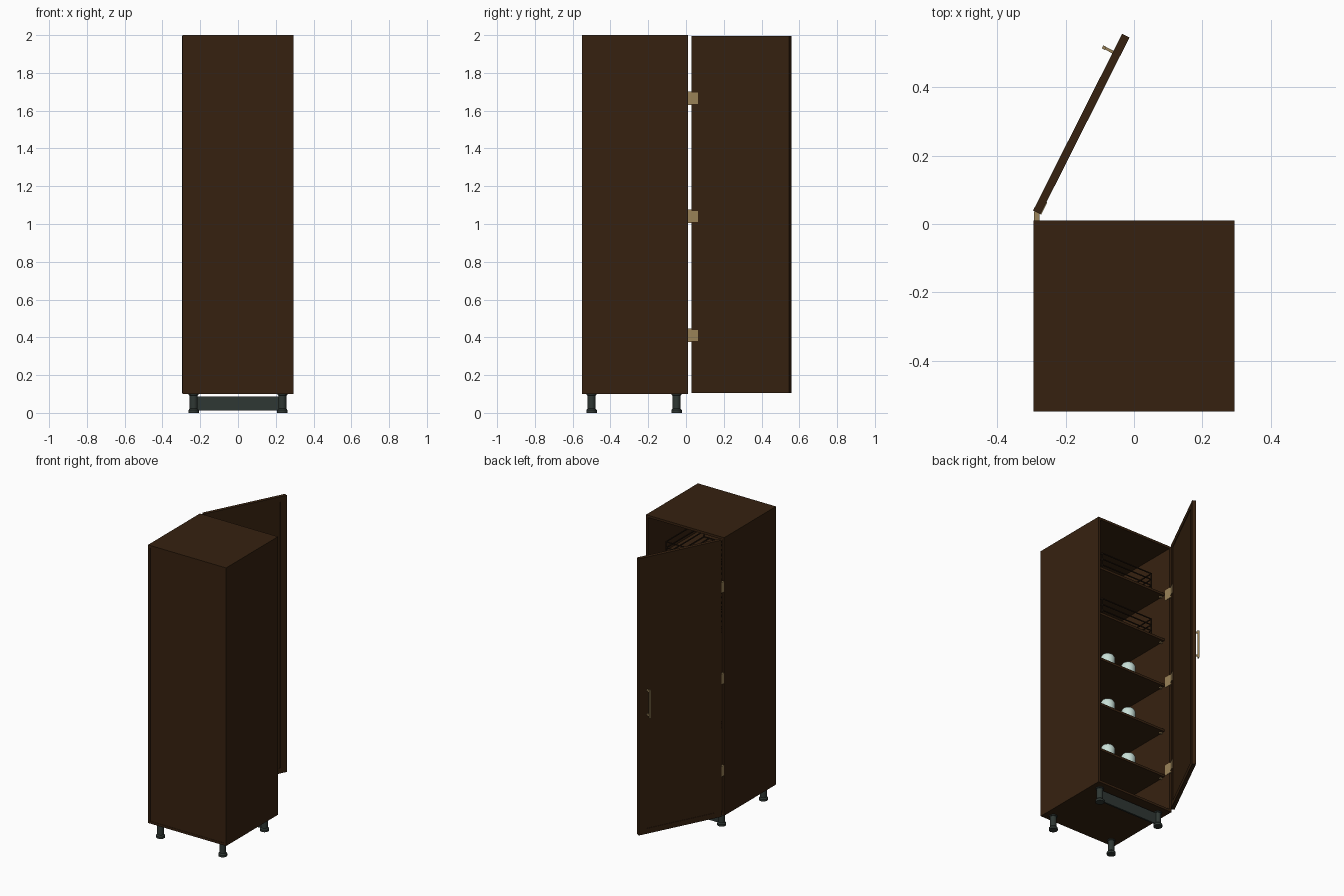
import bpy, bmesh, math
from mathutils import Matrix, Vector

cube = bpy.data.objects.get("Cube")
if cube:
    bpy.data.objects.remove(cube, do_unlink=True)


def material(name, rgb):
    m = bpy.data.materials.new(name)
    m.use_nodes = True
    m.diffuse_color = (*rgb, 1)
    m.node_tree.nodes["Principled BSDF"].inputs["Base Color"].default_value = (*rgb, 1)
    return m


WOOD = material("dark brown wood", (0.037, 0.0155, 0.005))
BRASS = material("tan brass", (0.33, 0.23, 0.1))
METAL = material("dark grey metal", (0.028, 0.038, 0.033))
WIRE = material("dark wire", (0.022, 0.011, 0.005))
GLAZE = material("pale glaze", (0.58, 0.74, 0.68))


def finish(name, bm, mat, matrix=None):
    bmesh.ops.recalc_face_normals(bm, faces=bm.faces[:])
    mesh = bpy.data.meshes.new(name)
    bm.to_mesh(mesh)
    bm.free()
    mesh.materials.append(mat)
    ob = bpy.data.objects.new(name, mesh)
    bpy.context.scene.collection.objects.link(ob)
    if matrix:
        ob.matrix_world = matrix
    return ob


def add_box(bm, x, y, z):
    """Box given by its (low, high) range on each axis."""
    size = [b - a for a, b in (x, y, z)]
    mid = [(a + b) / 2 for a, b in (x, y, z)]
    bmesh.ops.create_cube(bm, size=1, matrix=Matrix.Translation(mid) @ Matrix.Diagonal((*size, 1)))


def box(name, x, y, z, mat=WOOD, matrix=None):
    bm = bmesh.new()
    add_box(bm, x, y, z)
    return finish(name, bm, mat, matrix)


def lathe(name, profile, at, mat, steps=24):
    bm = bmesh.new()
    verts = [bm.verts.new((r, 0, z)) for r, z in profile]
    edges = [bm.edges.new(pair) for pair in zip(verts, verts[1:])]
    bmesh.ops.spin(bm, geom=verts + edges, axis=(0, 0, 1), cent=(0, 0, 0),
                   angle=math.tau, steps=steps)
    bmesh.ops.remove_doubles(bm, verts=bm.verts[:], dist=1e-5)
    ob = finish(name, bm, mat, Matrix.Translation(at))
    bpy.ops.object.select_all(action="DESELECT")
    ob.select_set(True)
    bpy.context.view_layer.objects.active = ob
    bpy.ops.object.shade_smooth_by_angle(angle=math.radians(35))
    return ob


W, FRONT, BACK, T = 0.295, -0.55, 0.01, 0.016
LOW, HIGH = 0.1, 2.0

# Carcass, open towards +y
box("top_panel", (-W, W), (FRONT, BACK), (HIGH - T, HIGH))
box("bottom_panel", (-W, W), (FRONT, BACK), (LOW, LOW + T))
box("closed_panel", (-W + T, W - T), (FRONT + 0.002, FRONT + 0.012), (LOW + T, HIGH - T))
for side, s in (("left", 1), ("right", -1)):
    box(side + "_side_panel", sorted((s * W, s * (W - T))), (FRONT, BACK), (LOW + T, HIGH - T))

# Shelves with support pegs
shelf_tops = [0.385 + 0.325 * i for i in range(5)]
for z in shelf_tops:
    box("shelf", (-W + T, W - T), (FRONT + 0.012, -0.04), (z - T, z))
    for s in (-1, 1):
        for y in (-0.48, -0.07):
            box("shelf_peg", sorted((s * 0.262, s * 0.279)), (y, y + 0.012),
                (z - T - 0.008, z - T), BRASS)


# Wire baskets on the two upper shelves
def basket(z0):
    bm = bmesh.new()
    x1, ya, yb, h, r = 0.2, -0.48, -0.07, 0.125, 0.003
    for z in (z0 + r, z0 + h / 3, z0 + 2 * h / 3, z0 + h):
        for y in (ya, yb):
            add_box(bm, (-x1, x1), (y - r, y + r), (z - r, z + r))
        for x in (-x1, x1):
            add_box(bm, (x - r, x + r), (ya, yb), (z - r, z + r))
    for x in (-x1, x1):
        for y in (ya, yb):
            add_box(bm, (x - r, x + r), (y - r, y + r), (z0, z0 + h + r))
    for i in range(1, 10):
        x = -x1 + i * x1 / 5
        add_box(bm, (x - r, x + r), (ya, yb), (z0, z0 + 2 * r))
    finish("wire_basket", bm, WIRE)


for z in shelf_tops[3:]:
    basket(z)

# Pale pots on the three lower shelves
POT = [(0, 0), (0.03, 0), (0.04, 0.03), (0.046, 0.08), (0.046, 0.1),
       (0.036, 0.118), (0.018, 0.128), (0, 0.13)]
for z in shelf_tops[:3]:
    for x in (-0.0825, 0.0825):
        lathe("pot", POT, (x, -0.155, z), GLAZE)

# Legs and plinth board
LEG = [(0, 0), (0.028, 0), (0.028, 0.014), (0.021, 0.022), (0.021, 0.092),
       (0.026, 0.094), (0.026, LOW), (0, LOW)]
for x in (-0.235, 0.235):
    for y in (-0.5, -0.05):
        lathe("leg", LEG, (x, y, 0), METAL, 20)
box("plinth_board", (-0.225, 0.225), (-0.056, -0.044), (0.012, 0.088), METAL)

# Open door, built along local x with its outside at local +y
ANGLE = math.atan2(0.52, 0.262)
HINGE = Matrix.Translation((-0.285, 0.034, 0)) @ Matrix.Rotation(ANGLE, 4, "Z")
L, B, Z0, Z1 = 0.58, 0.045, 0.105, 1.995
box("door_panel", (B, L - B), (-0.009, 0.009), (Z0 + B - 0.01, Z1 - B + 0.01), WOOD, HINGE)
for x in (0, L - B):
    box("door_stile", (x, x + B), (-0.012, 0.012), (Z0, Z1), WOOD, HINGE)
for z in (Z0, Z1 - 0.036):
    box("door_rail", (B, L - B), (-0.012, 0.012), (z, z + 0.036), WOOD, HINGE)

# Handle
U = 0.52
box("handle_bar", (U - 0.005, U + 0.005), (0.036, 0.046), (0.905, 1.1), BRASS, HINGE)
for z in (0.915, 1.08):
    box("handle_post", (U - 0.004, U + 0.004), (0.009, 0.038), (z, z + 0.01), BRASS, HINGE)

# Hinges
for z in (0.41, 1.04, 1.665):
    box("hinge", (-0.293, -0.277), (-0.03, 0.037), (z - 0.036, z + 0.036), BRASS).location.x = 0.0
    box("hinge_leaf", (0, 0.04), (-0.0145, -0.012), (z - 0.03, z + 0.03), BRASS, HINGE)
